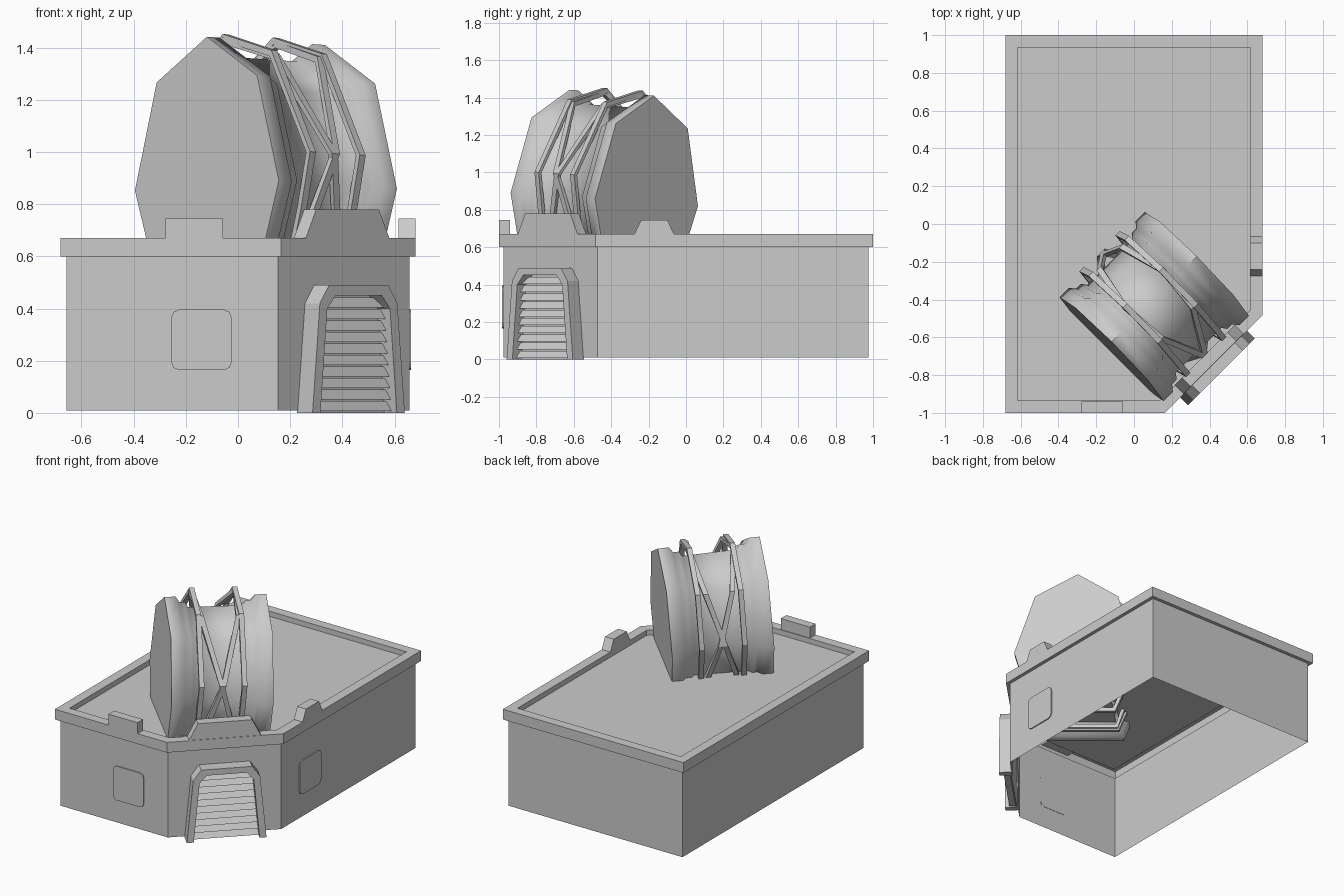
import bpy, bmesh
from math import radians
from mathutils import Matrix, Vector

cube = bpy.data.objects.get("Cube")
if cube:
    bpy.data.objects.remove(cube, do_unlink=True)

GREY = (0.6, 0.6, 0.6, 1)
mat = bpy.data.materials.new("plain_grey")
mat.use_nodes = True
mat.diffuse_color = GREY
mat.node_tree.nodes["Principled BSDF"].inputs["Base Color"].default_value = GREY


def loft(name, rings, caps=(True, True), wrap=False, matrix=None, smooth=0, closed=True):
    """Skin a list of equal rings of points."""
    bm = bmesh.new()
    vs = [[bm.verts.new(p) for p in ring] for ring in rings]
    n = len(vs[0])
    pairs = list(zip(vs, vs[1:])) + ([(vs[-1], vs[0])] if wrap else [])
    for a, b in pairs:
        for i in range(n):
            j = (i + 1) % n
            bm.faces.new((a[i], a[j], b[j], b[i]))
    if not wrap:
        if caps[0]:
            bm.faces.new(vs[0][::-1])
        if caps[1]:
            bm.faces.new(vs[-1])
    if closed:
        bmesh.ops.recalc_face_normals(bm, faces=bm.faces)
    if matrix:
        bm.transform(matrix)
    mesh = bpy.data.meshes.new(name)
    bm.to_mesh(mesh)
    bm.free()
    mesh.materials.append(mat)
    obj = bpy.data.objects.new(name, mesh)
    bpy.context.collection.objects.link(obj)
    if smooth:
        bpy.ops.object.select_all(action='DESELECT')
        obj.select_set(True)
        bpy.context.view_layer.objects.active = obj
        bpy.ops.object.shade_smooth_by_angle(angle=radians(smooth))
    return obj


# Building shell: five-sided plan, open underneath, ledge, parapet and sunken roof
def plan(grow, z):
    x, y, c = 0.657 + grow, 0.976 + grow, 1.13 + grow * 1.414
    return [(-x, -y, z), (c - y, -y, z), (x, x - c, z), (x, y, z), (-x, y, z)]


loft("building", [plan(0, 0.01), plan(0, 0.6), plan(0.024, 0.6), plan(0.024, 0.67),
                  plan(-0.041, 0.67), plan(-0.041, 0.635)],
     caps=(False, True), closed=False)

# Corner frame: local x runs along the cut corner, local y points out of it
TURN = Matrix.Rotation(radians(-135), 4, 'Z')
CORNER = TURN @ Matrix.Translation((0.226, 0, 0))


# Raised parapet blocks, narrowing towards the top
def block(name, base, top, y0, y1, height, matrix):
    def row(h, z):
        return [(-h, y0, z), (h, y0, z), (h, y1, z), (-h, y1, z)]
    loft(name, [row(base, 0.64), row(base, 0.672), row(top, height)], matrix=matrix)


block("front_parapet_block", 0.11, 0.11, -1.0, -0.94, 0.745,
      Matrix.Translation((-0.167, 0, 0)))
block("left_parapet_block", 0.105, 0.07, -0.681, -0.615, 0.745,
      Matrix.Translation((0, -0.17, 0)) @ Matrix.Rotation(radians(90), 4, 'Z'))
block("corner_parapet_block", 0.225, 0.17, 0.755, 0.82, 0.78, CORNER)


# Window plates with clipped corners
def window(name, matrix):
    h, c = 0.116, 0.03
    k = c * 0.3
    quarter = [(h, h - c), (h - k, h - k), (h - c, h)]
    outline = []
    for i in range(4):
        rot = Matrix.Rotation(radians(90 * i), 2)
        outline += [rot @ Vector(p) for p in quarter]
    loft(name, [[(x, y, z) for x, z in outline] for y in (-0.004, 0.005)],
         matrix=matrix)


window("front_window", Matrix.Translation((-0.14, -0.979, 0.28)))
window("left_window", Matrix.Translation((0.66, -0.165, 0.28)) @ Matrix.Rotation(radians(90), 4, 'Z'))

# Gate surround
outer = [(0.25, 0), (0.21, 0.42), (0.16, 0.49)]
inner = [(0.207, 0), (0.17, 0.4), (0.125, 0.45)]


def both(half):
    return half + [(-x, z) for x, z in reversed(half)]


loft("gate_frame", [[(ox, 0.795, oz), (ox, 0.88, oz), (ix, 0.88, iz), (ix, 0.795, iz)]
                    for (ox, oz), (ix, iz) in zip(both(outer), both(inner))], matrix=CORNER)
loft("gate_back", [[(x, y, z) for x, z in both(inner)] for y in (0.803, 0.812)],
     matrix=CORNER)


# Sloping gate slats fitted to the opening
def opening(z):
    if z < 0.4:
        return 0.207 - z * 0.037 / 0.4
    return 0.17 - (z - 0.4) * 0.9


COUNT = 10
pitch = 0.44 / COUNT
for i in range(COUNT):
    z0 = 0.008 + i * pitch
    z1 = z0 + pitch * 0.85
    section = [(0.806, z0), (0.852, z0), (0.826, z1), (0.806, z1)]
    loft("gate_slat", [[(s * opening(z), y, z) for y, z in section] for s in (-1, 1)],
         matrix=CORNER)

# Cable drum: seven-sided spool on its side, leaning slightly back
DRUM = (Matrix.Translation((0.107, -0.43, 0.955))
        @ Matrix.Rotation(radians(-4), 4, 'X') @ TURN)
half = [(0.272, 0.31), (0.39, -0.10), (0.285, -0.42)]
spool = [(0, 0.472)] + both(half)


def slice_at(x, size):
    return [(x, y * size, z * size) for y, z in spool]


side = [(0.32, 1), (0.25, 1), (0.225, 0.92), (0.19, 0.92), (0.17, 0.85)]
stations = [(-x, s) for x, s in side] + side[::-1]
loft("cable_drum", [slice_at(x, s) for x, s in stations], matrix=DRUM, smooth=55)

# Cable loops: two upright, two crossing
loop = [(-0.083, 0.495), (0.18, 0.42), (0.39, 0.02), (0.34, -0.2),
        (0.27, -0.44), (-0.27, -0.44), (-0.41, -0.05), (-0.34, 0.3)]


def cable(name, offset, slope, size):
    rings = []
    for w, s in ((-0.016, size), (0.016, size), (0.016, size - 0.055), (-0.016, size - 0.055)):
        rings.append([(offset + w + slope * z, y * s, z * s) for y, z in loop])
    loft(name, rings, wrap=True, matrix=DRUM)


for sign in (-1, 1):
    cable("upright_cable", sign * 0.135, 0, 1)
    cable("crossing_cable", 0, sign * 0.28, 0.975)
